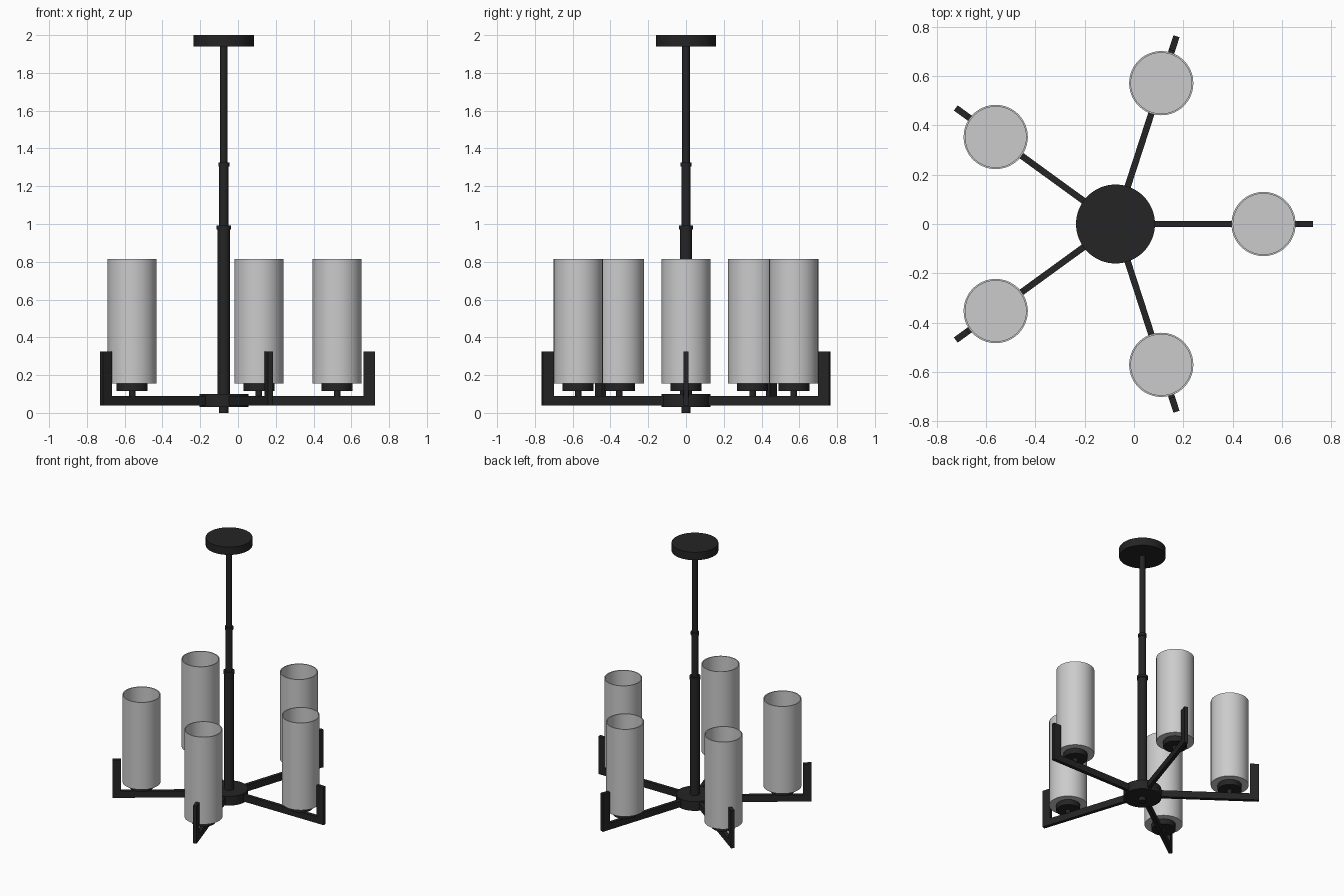
import bpy, bmesh, math
from mathutils import Matrix, Vector

if "Cube" in bpy.data.objects:
    bpy.data.objects.remove(bpy.data.objects["Cube"])

CX = -0.075          # centre of the chandelier stem
ARMS = 5
SEG = 64


def material(name, rgba):
    m = bpy.data.materials.new(name)
    m.diffuse_color = rgba
    m.use_nodes = True
    m.node_tree.nodes["Principled BSDF"].inputs["Base Color"].default_value = m.diffuse_color
    return m


BLACK = material("black_metal", (0.018, 0.018, 0.018, 1))
GLASS = material("frosted_glass", (0.8, 0.8, 0.78, 1))


def finish(bm, name, mat, matrix, smooth=True):
    bmesh.ops.recalc_face_normals(bm, faces=bm.faces[:])
    me = bpy.data.meshes.new(name)
    bm.to_mesh(me)
    bm.free()
    me.materials.append(mat)
    ob = bpy.data.objects.new(name, me)
    ob.matrix_world = matrix
    bpy.context.collection.objects.link(ob)
    if smooth:
        bpy.ops.object.select_all(action='DESELECT')
        ob.select_set(True)
        bpy.context.view_layer.objects.active = ob
        bpy.ops.object.shade_smooth_by_angle(angle=math.radians(35))
    return ob


def lathe(name, profile, mat, matrix):
    """Spin an (r, z) profile that starts and ends on the axis."""
    bm = bmesh.new()
    vs = [bm.verts.new((r, 0, z)) for r, z in profile]
    es = [bm.edges.new(p) for p in zip(vs, vs[1:])]
    bmesh.ops.spin(bm, geom=vs + es, cent=(0, 0, 0), axis=(0, 0, 1),
                   angle=math.tau, steps=SEG, use_merge=True)
    bmesh.ops.remove_doubles(bm, verts=bm.verts[:], dist=1e-5)
    return finish(bm, name, mat, matrix)


def cylinder(name, r, z0, z1, matrix):
    return lathe(name, [(0, z0), (r, z0), (r, z1), (0, z1)], BLACK, matrix)


def bracket(name, outline, width, matrix):
    """Extrude an (x, z) outline symmetrically along y."""
    bm = bmesh.new()
    f = bm.faces.new([bm.verts.new((x, -width / 2, z)) for x, z in outline])
    ext = bmesh.ops.extrude_face_region(bm, geom=[f])
    moved = [g for g in ext["geom"] if isinstance(g, bmesh.types.BMVert)]
    bmesh.ops.translate(bm, verts=moved, vec=Vector((0, width, 0)))
    return finish(bm, name, BLACK, matrix, smooth=False)


centre = Matrix.Translation((CX, 0, 0))

# Ceiling plate, telescoping stem, hub and finial
for name, r, z0, z1 in [
    ("ceiling_plate", 0.16, 1.94, 2.0),
    ("upper_rod", 0.02, 1.31, 1.945),
    ("upper_collar", 0.029, 1.304, 1.326),
    ("middle_rod", 0.025, 0.98, 1.31),
    ("lower_collar", 0.038, 0.97, 0.992),
    ("lower_rod", 0.033, 0.09, 0.975),
    ("hub", 0.13, 0.03, 0.10),
    ("finial", 0.025, 0.0, 0.035),
]:
    cylinder(name, r, z0, z1, centre)

# Five arms, each with upright tip, cup and glass shade
ARM_OUTLINE = [(0.10, 0.04), (0.80, 0.04), (0.80, 0.325),
               (0.74, 0.325), (0.74, 0.09), (0.10, 0.09)]
SHADE = [(0, 0.155), (0.13, 0.155), (0.13, 0.815),
         (0.123, 0.815), (0.123, 0.162), (0, 0.162)]
for i in range(ARMS):
    turn = centre @ Matrix.Rotation(i * math.tau / ARMS, 4, 'Z')
    seat = turn @ Matrix.Translation((0.6, 0, 0))
    bracket(f"arm_{i + 1}", ARM_OUTLINE, 0.026, turn)
    cylinder(f"cup_stem_{i + 1}", 0.017, 0.085, 0.12, seat)
    cylinder(f"shade_cup_{i + 1}", 0.082, 0.115, 0.155, seat)
    lathe(f"glass_shade_{i + 1}", SHADE, GLASS, seat)
